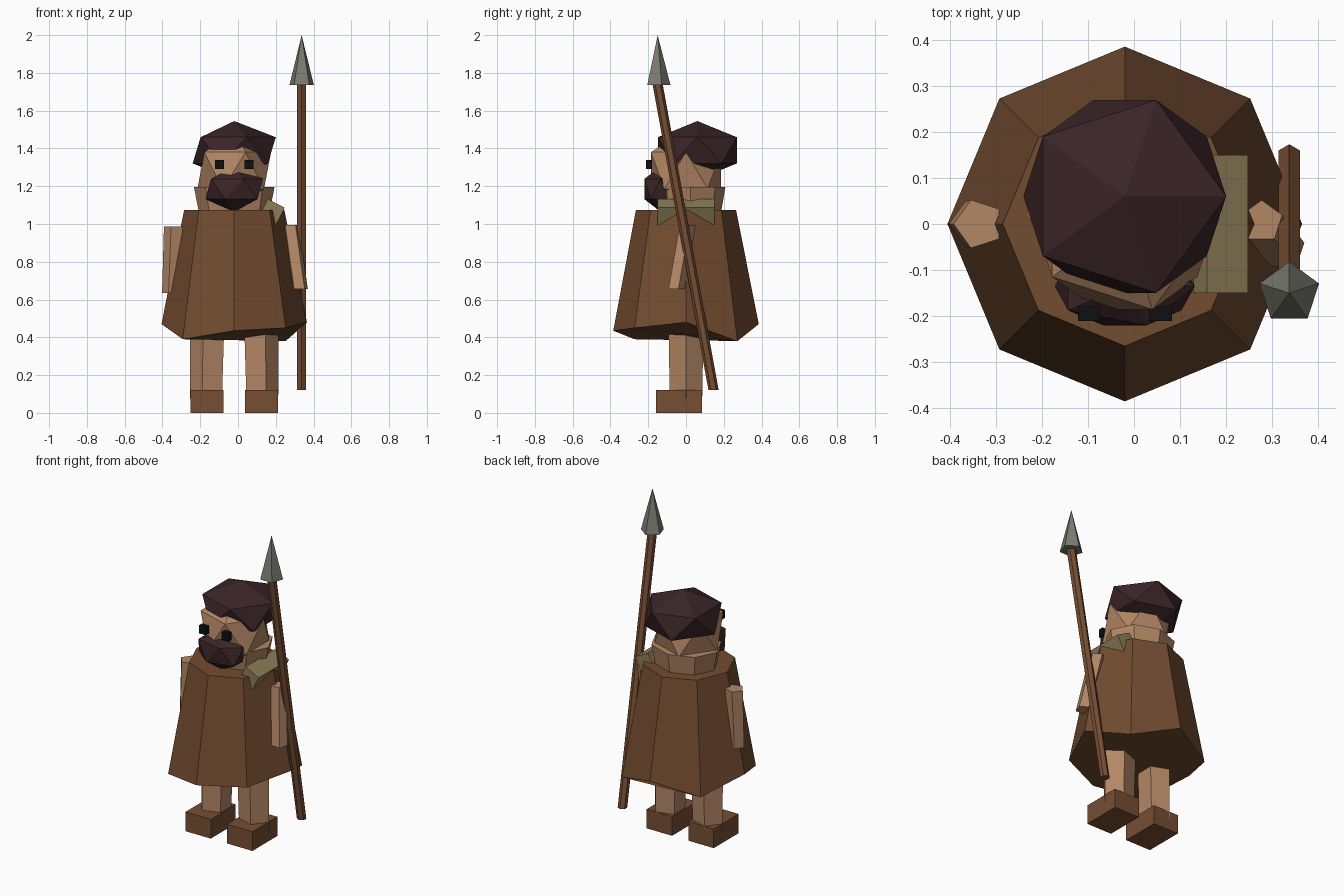
import bpy, bmesh, math
from mathutils import Vector, Matrix

cube = bpy.data.objects.get("Cube")
if cube:
    bpy.data.objects.remove(cube, do_unlink=True)


def material(name, colour):
    mat = bpy.data.materials.new(name)
    mat.use_nodes = True
    rgba = (*colour, 1)
    mat.diffuse_color = rgba
    mat.node_tree.nodes["Principled BSDF"].inputs["Base Color"].default_value = rgba
    return mat


CLOTH = material("cloak brown", (0.17, 0.072, 0.03))
WOOD = material("wood brown", (0.185, 0.077, 0.034))
SKIN = material("skin", (0.45, 0.24, 0.13))
HAIR = material("dark plum", (0.043, 0.018, 0.02))
METAL = material("grey metal", (0.2, 0.2, 0.17))
KHAKI = material("khaki", (0.27, 0.21, 0.1))
BLACK = material("eye black", (0.004, 0.005, 0.006))


def finish(name, bm, mat):
    bmesh.ops.recalc_face_normals(bm, faces=bm.faces)
    mesh = bpy.data.meshes.new(name)
    bm.to_mesh(mesh)
    bm.free()
    mesh.materials.append(mat)
    obj = bpy.data.objects.new(name, mesh)
    bpy.context.collection.objects.link(obj)
    return obj


def loft(name, mat, low, high, sides, r_low, r_high, turn=0, y_scale=1, drops=None):
    """Faceted tube between two level rings; drops shifts single bottom corners."""
    bm = bmesh.new()
    rings = []
    for centre, radius in ((low, r_low), (high, r_high)):
        ring = []
        for i in range(sides):
            a = math.radians(turn) + math.tau * i / sides
            offset = Vector((math.cos(a) * radius, math.sin(a) * radius * y_scale, 0))
            ring.append(bm.verts.new(Vector(centre) + offset))
        rings.append(ring)
    for vert, z in zip(rings[0], drops or []):
        vert.co.z = z
    for i in range(sides):
        j = (i + 1) % sides
        bm.faces.new((rings[0][i], rings[0][j], rings[1][j], rings[1][i]))
    bm.faces.new(rings[0])
    bm.faces.new(rings[1])
    bmesh.ops.remove_doubles(bm, verts=bm.verts, dist=0.0005)
    return finish(name, bm, mat)


def box(name, mat, centre, size, tilt=0):
    bm = bmesh.new()
    place = (Matrix.Translation(centre) @ Matrix.Rotation(math.radians(tilt), 4, "Y")
             @ Matrix.Diagonal((*size, 1)))
    bmesh.ops.create_cube(bm, size=1, matrix=place)
    return finish(name, bm, mat)


def gem(name, mat, centre, radii):
    bm = bmesh.new()
    place = Matrix.Translation(centre) @ Matrix.Diagonal((*radii, 1))
    bmesh.ops.create_icosphere(bm, subdivisions=1, radius=1, matrix=place)
    return finish(name, bm, mat)


MID = -0.02  # body centre line

# Cloak with an uneven hem, and the collar of the neck
hem = (0.48, 0.38, 0.47, 0.4, 0.47, 0.39, 0.435, 0.45)
loft("cloak", CLOTH, (MID, 0, 0.43), (MID, 0, 1.075), 8, 0.385, 0.265, drops=hem)
loft("neck", SKIN, (MID, 0.025, 1.05), (MID, 0.025, 1.195), 8, 0.185, 0.213, y_scale=0.86)

# Head, beard, hat
gem("head", SKIN, (MID, 0, 1.283), (0.218, 0.218, 0.218))
gem("beard", HAIR, (MID, -0.135, 1.185), (0.17, 0.1, 0.12))
gem("hat", HAIR, (MID, 0.06, 1.39), (0.246, 0.246, 0.155))

# Legs, boots and eyes on both sides
for side, s in (("left", 1), ("right", -1)):
    turn = 0 if s > 0 else 180
    loft(side + "_leg", SKIN, (MID + s * 0.14, 0, 0.075), (MID + s * 0.132, 0, 0.6),
         5, 0.093, 0.103, turn=turn, y_scale=0.97)
    box(side + "_boot", WOOD, (MID + s * 0.144, -0.037, 0.06), (0.175, 0.245, 0.12))
    box(side + "_eye", BLACK, (MID + s * 0.078, -0.195, 1.315), (0.048, 0.032, 0.05))

# Arms: the left one reaches forward to the spear
loft("left_arm", SKIN, (0.325, -0.055, 0.655), (0.277, 0.005, 0.995), 5, 0.047, 0.047, turn=90)
loft("right_arm", SKIN, (-0.352, 0, 0.635), (-0.337, 0, 0.988), 5, 0.05, 0.055, turn=108)

# Shoulder pad
box("shoulder_pad", KHAKI, (0.18, 0, 1.065), (0.1, 0.3, 0.1), tilt=27)

# Leaning spear
loft("spear_shaft", WOOD, (0.337, 0.146, 0.12), (0.337, -0.152, 1.75), 6, 0.027, 0.027, turn=30)
loft("spear_head", METAL, (0.337, -0.15, 1.735), (0.337, -0.15, 2.0), 5, 0.068, 0.0001, turn=90)
